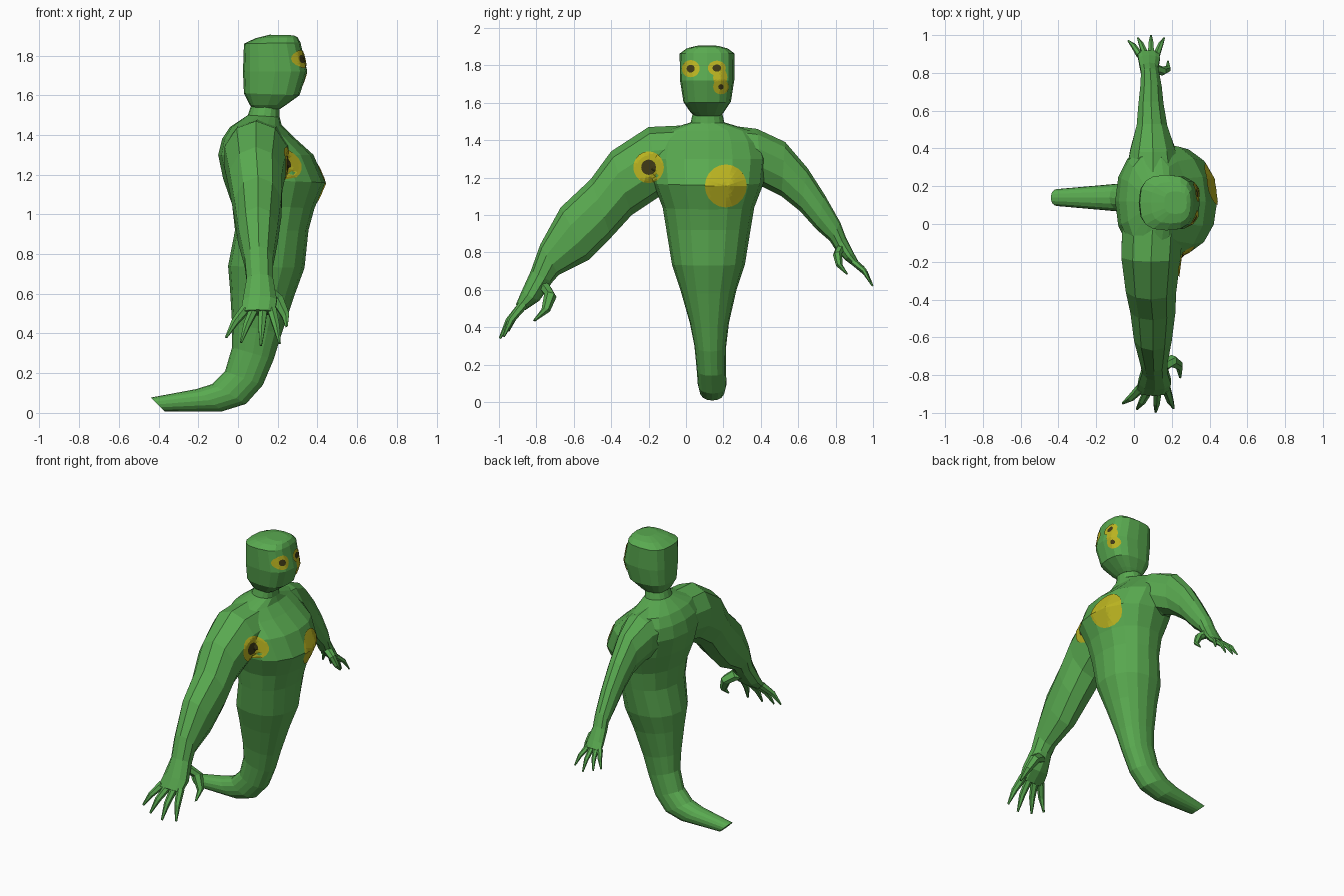
import bpy, bmesh, math
from mathutils import Vector
from mathutils.bvhtree import BVHTree


def material(name, rgb):
    m = bpy.data.materials.new(name)
    m.diffuse_color = (*rgb, 1)
    return m


GREEN = material("skin green", (0.10, 0.40, 0.08))
YELLOW = material("eye yellow", (0.50, 0.46, 0.015))
DARK = material("pupil dark", (0.05, 0.042, 0.008))


def finish(bm, name, mats):
    me = bpy.data.meshes.new(name)
    bm.to_mesh(me)
    bm.free()
    for m in mats:
        me.materials.append(m)
    ob = bpy.data.objects.new(name, me)
    bpy.context.collection.objects.link(ob)
    return ob


def loft(bm, rings, n, power=2.0):
    """Skin rings given as (centre, half axis u, half axis v)."""
    loops = []
    for c, u, v in rings:
        loop = []
        for i in range(n):
            a = math.tau * i / n
            cu, sv = math.cos(a), math.sin(a)
            cu = math.copysign(abs(cu) ** (2 / power), cu)
            sv = math.copysign(abs(sv) ** (2 / power), sv)
            loop.append(bm.verts.new(c + u * cu + v * sv))
        loops.append(loop)
    for a, b in zip(loops, loops[1:]):
        for i in range(n):
            j = (i + 1) % n
            bm.faces.new((a[i], a[j], b[j], b[i]))
    bm.faces.new(loops[0])
    bm.faces.new(loops[-1])
    bmesh.ops.recalc_face_normals(bm, faces=bm.faces)


def side_rings(rows):
    """Rows: back x, z, front x, z, centre y, half width."""
    out = []
    for xb, zb, xf, zf, y, w in rows:
        b, f = Vector((xb, y, zb)), Vector((xf, y, zf))
        out.append(((b + f) / 2, (f - b) / 2, Vector((0, w, 0))))
    return out


def arm_rings(rows):
    """Rows: outer y, z, inner y, z, centre x, half width."""
    out = []
    for yo, zo, yi, zi, x, w in rows:
        o, i = Vector((x, yo, zo)), Vector((x, yi, zi))
        out.append(((o + i) / 2, (o - i) / 2, Vector((w, 0, 0))))
    return out


def finger(bm, pts, radii):
    pts = [Vector(p) for p in pts]
    d = (pts[-1] - pts[0]).normalized()
    u = d.cross(Vector((1, 0, 0))).normalized()
    v = d.cross(u)
    loft(bm, [(p, u * r, v * r) for p, r in zip(pts, radii)], 6)


# torso flowing into the curled tail
bm = bmesh.new()
loft(bm, side_rings([
    (0.07, 1.56, 0.21, 1.56, 0.115, 0.075),
    (0.05, 1.50, 0.21, 1.49, 0.115, 0.09),
    (-0.04, 1.44, 0.22, 1.45, 0.12, 0.25),
    (-0.08, 1.38, 0.28, 1.39, 0.12, 0.29),
    (-0.10, 1.30, 0.38, 1.30, 0.12, 0.31),
    (-0.075, 1.18, 0.44, 1.16, 0.12, 0.295),
    (-0.03, 1.05, 0.385, 1.03, 0.12, 0.245),
    (-0.015, 0.92, 0.355, 0.92, 0.12, 0.225),
    (-0.05, 0.74, 0.335, 0.73, 0.12, 0.195),
    (-0.04, 0.62, 0.28, 0.58, 0.12, 0.15),
    (-0.03, 0.45, 0.22, 0.40, 0.125, 0.105),
    (-0.03, 0.33, 0.18, 0.27, 0.13, 0.085),
    (-0.065, 0.21, 0.125, 0.14, 0.135, 0.078),
    (-0.13, 0.145, 0.04, 0.045, 0.14, 0.077),
    (-0.21, 0.12, -0.08, 0.008, 0.14, 0.068),
    (-0.44, 0.077, -0.37, 0.008, 0.14, 0.045),
]), 16, 2.2)
solids = [finish(bm, "torso_and_tail", [GREEN])]

# blocky head
bm = bmesh.new()
loft(bm, side_rings([
    (0.08, 1.53, 0.21, 1.53, 0.115, 0.07),
    (0.06, 1.55, 0.24, 1.55, 0.113, 0.09),
    (0.03, 1.61, 0.31, 1.60, 0.113, 0.127),
    (0.025, 1.72, 0.348, 1.72, 0.113, 0.145),
    (0.03, 1.86, 0.315, 1.865, 0.113, 0.147),
    (0.09, 1.888, 0.30, 1.892, 0.113, 0.11),
    (0.16, 1.905, 0.28, 1.902, 0.113, 0.06),
]), 16, 2.8)
solids.append(finish(bm, "head", [GREEN]))

# arms, each one tapering into a palm
ARMS = {
    "right_arm": [
        (0.02, 1.48, 0.02, 1.14, 0.10, 0.17), (-0.20, 1.47, -0.14, 1.10, 0.09, 0.165),
        (-0.40, 1.34, -0.29, 1.00, 0.09, 0.14), (-0.51, 1.19, -0.40, 0.88, 0.10, 0.125),
        (-0.67, 1.04, -0.52, 0.76, 0.10, 0.105), (-0.78, 0.84, -0.68, 0.68, 0.105, 0.075),
        (-0.83, 0.70, -0.715, 0.64, 0.11, 0.07), (-0.88, 0.59, -0.785, 0.54, 0.11, 0.09),
        (-0.91, 0.52, -0.86, 0.49, 0.10, 0.09)],
    "left_arm": [
        (0.22, 1.48, 0.22, 1.16, 0.10, 0.16), (0.38, 1.46, 0.41, 1.15, 0.10, 0.125),
        (0.53, 1.39, 0.51, 1.10, 0.095, 0.085), (0.65, 1.25, 0.61, 1.02, 0.09, 0.07),
        (0.74, 1.11, 0.70, 0.92, 0.09, 0.06), (0.825, 0.96, 0.77, 0.86, 0.085, 0.05),
        (0.855, 0.88, 0.795, 0.82, 0.08, 0.05), (0.895, 0.80, 0.85, 0.76, 0.08, 0.06),
        (0.92, 0.755, 0.89, 0.73, 0.075, 0.06)],
}
for name, rows in ARMS.items():
    bm = bmesh.new()
    loft(bm, arm_rings(rows), 10)
    solids.append(finish(bm, name, [GREEN]))

# fingers: knuckle x, tip x, tip y, tip z
HANDS = {
    "right_fingers": (-0.87, 0.52, 0.026, [(0.035, -0.06, -0.95, 0.38), (0.08, 0.015, -0.98, 0.355),
                                           (0.125, 0.115, -0.995, 0.34), (0.17, 0.21, -0.975, 0.35)]),
    "left_fingers": (0.895, 0.75, 0.019, [(0.03, -0.03, 0.97, 0.66), (0.06, 0.02, 0.985, 0.64),
                                          (0.09, 0.09, 0.998, 0.62), (0.12, 0.16, 0.985, 0.64)]),
}
THUMBS = {
    "right_fingers": [(0.13, -0.76, 0.62), (0.20, -0.725, 0.57), (0.24, -0.75, 0.49), (0.245, -0.81, 0.435)],
    "left_fingers": [(0.09, 0.83, 0.83), (0.15, 0.81, 0.79), (0.18, 0.82, 0.73), (0.18, 0.86, 0.685)],
}
for name, (y, z, r, tips) in HANDS.items():
    bm = bmesh.new()
    for x, tx, ty, tz in tips:
        a, b = Vector((x, y, z)), Vector((tx, ty, tz))
        mid = a.lerp(b, 0.55) + Vector((0, math.copysign(0.008, y), 0.012))
        finger(bm, [a, mid, b], [r, r * 0.75, r * 0.25])
    finger(bm, THUMBS[name], [r * 1.6, r * 1.3, r * 0.9, r * 0.3])
    finish(bm, name, [GREEN])

# one surface to lay the eye markings on
verts, faces = [], []
for ob in solids:
    k = len(verts)
    verts += [v.co.copy() for v in ob.data.vertices]
    faces += [[k + i for i in p.vertices] for p in ob.data.polygons]
skin = BVHTree.FromPolygons(verts, faces)


def marking(name, y, z, ry, rz, pupil, lift=0.006):
    """Thin disc draped on the skin; faces inside the pupil share are dark."""
    bm = bmesh.new()
    n = 20

    def drape(t, i):
        a = math.tau * i / n
        py, pz = y + ry * t * math.cos(a), z + rz * t * math.sin(a)
        hit = skin.ray_cast(Vector((2, py, pz)), Vector((-1, 0, 0)))[0]
        return bm.verts.new((hit.x + lift, py, pz))

    steps = [pupil * 0.5, pupil] if pupil else [0.2, 0.4]
    steps += [steps[-1] + (1 - steps[-1]) * k / 4 for k in range(1, 5)]
    centre = drape(0, 0)
    loops = [[drape(t, i) for i in range(n)] for t in steps]
    for i in range(n):
        j = (i + 1) % n
        fs = [bm.faces.new((centre, loops[0][i], loops[0][j]))]
        for a, b in zip(loops, loops[1:]):
            fs.append(bm.faces.new((a[i], b[i], b[j], a[j])))
        for k, f in enumerate(fs):
            f.material_index = 1 if pupil and k < 2 else 0
    finish(bm, name, [YELLOW, DARK])


# face eyes, joined pair, and chest markings
marking("face_eye_right", 0.025, 1.782, 0.048, 0.046, 0.45)
marking("face_eye_left", 0.165, 1.785, 0.048, 0.04, 0.48, 0.007)
marking("face_eye_bridge", 0.183, 1.735, 0.038, 0.05, 0, 0.005)
marking("face_eye_lower", 0.187, 1.685, 0.042, 0.04, 0.35, 0.007)
marking("chest_eye_right", -0.20, 1.255, 0.082, 0.085, 0.48)
marking("chest_patch_left", 0.213, 1.155, 0.112, 0.115, 0)
